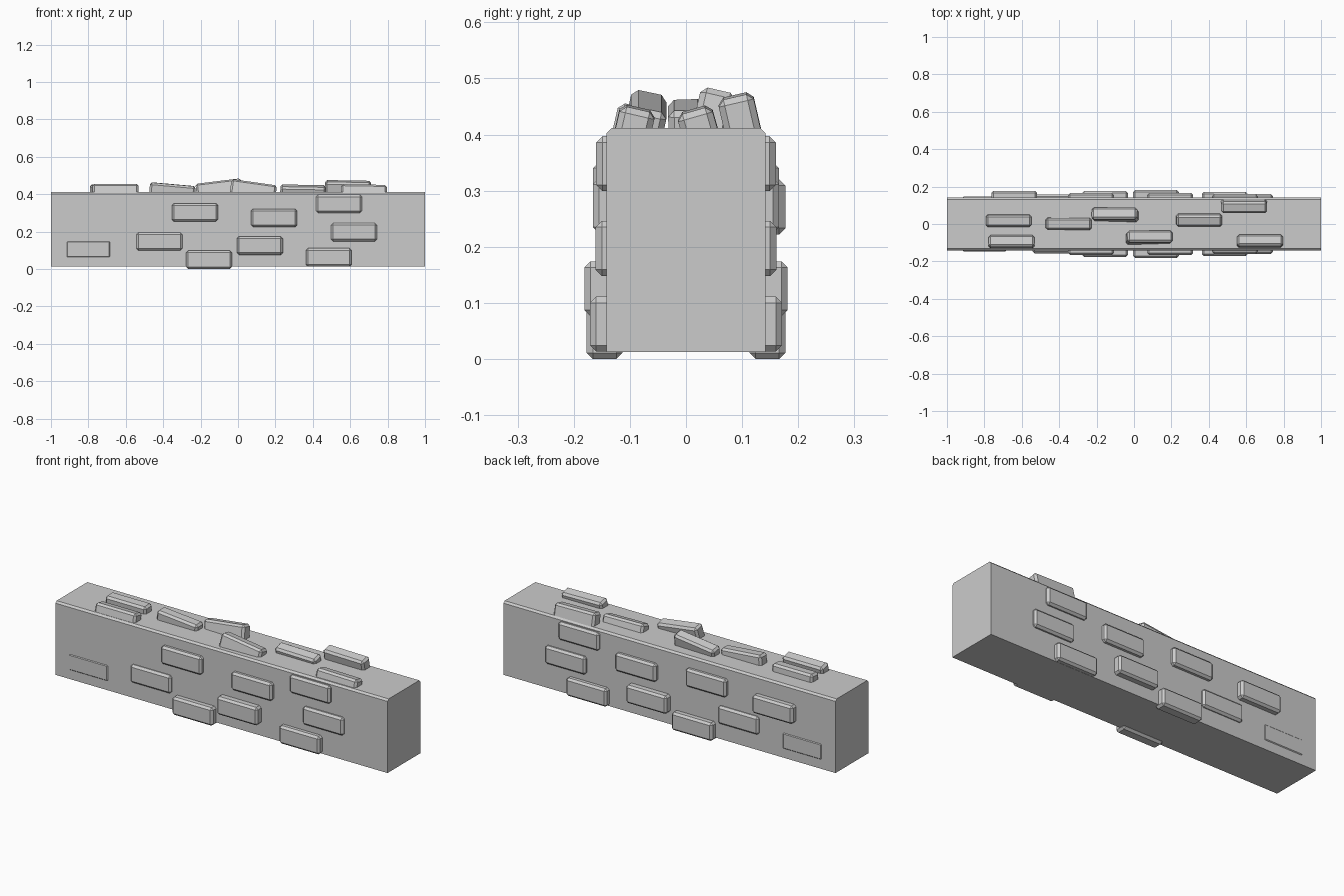
import bpy, bmesh
from math import radians

if "Cube" in bpy.data.objects:
    bpy.data.objects.remove(bpy.data.objects["Cube"])


def box(name, size, loc, rot=(0, 0, 0), bevel=0.0, edge_test=None):
    """Chamfered box; edge_test chooses which edges are chamfered."""
    bm = bmesh.new()
    bmesh.ops.create_cube(bm, size=1)
    bmesh.ops.scale(bm, vec=size, verts=bm.verts)
    edges = [e for e in bm.edges if edge_test is None or edge_test(e)]
    bmesh.ops.bevel(bm, geom=edges, offset=bevel, segments=1,
                    profile=0.5, affect='EDGES')
    me = bpy.data.meshes.new(name)
    bm.to_mesh(me)
    bm.free()
    ob = bpy.data.objects.new(name, me)
    bpy.context.collection.objects.link(ob)
    ob.location = loc
    ob.rotation_euler = [radians(a) for a in rot]
    return ob


# wall core, only the two long top edges are chamfered
box("wall_core", (2, 0.284, 0.4), (0, 0, 0.212), bevel=0.01,
    edge_test=lambda e: all(v.co.z > 0 for v in e.verts)
    and abs(e.verts[0].co.x - e.verts[1].co.x) > 1)

BRICK = (0.245, 0.064, 0.098)

# side bricks: x, z, distance of outer face from the centre plane
side = [(-0.80, 0.105, 0.146), (-0.42, 0.147, 0.158), (-0.23, 0.302, 0.166),
        (-0.155, 0.049, 0.177), (0.193, 0.273, 0.166), (0.117, 0.125, 0.181),
        (0.485, 0.062, 0.171), (0.54, 0.348, 0.160), (0.62, 0.197, 0.161)]
for x, z, out in side:
    for label, s in (("front", -1), ("back", 1)):
        box(label + "_brick", BRICK, (x, s * (out - 0.032), z), bevel=0.011)
# one extra brick on the back
box("back_brick", BRICK, (-0.64, 0.145, 0.271), bevel=0.011)

# loose top bricks: x, y, height of top, roll, pitch
top = [(-0.67, 0.016, 0.455, 4, 0), (-0.655, -0.09, 0.457, -13, 0),
       (-0.352, 0.0, 0.458, 2, 5), (-0.10, 0.057, 0.472, -13, -7),
       (0.08, -0.066, 0.466, -12, 8), (0.348, 0.016, 0.451, 16, 1),
       (0.588, 0.089, 0.475, 13, 1), (0.673, -0.087, 0.453, -13, 1)]
for x, y, z, roll, pitch in top:
    k = 0.05 * roll / 57.3
    box("top_brick", BRICK, (x, y + k * 0.8, z - 0.054), (roll, pitch, 0), bevel=0.011)
